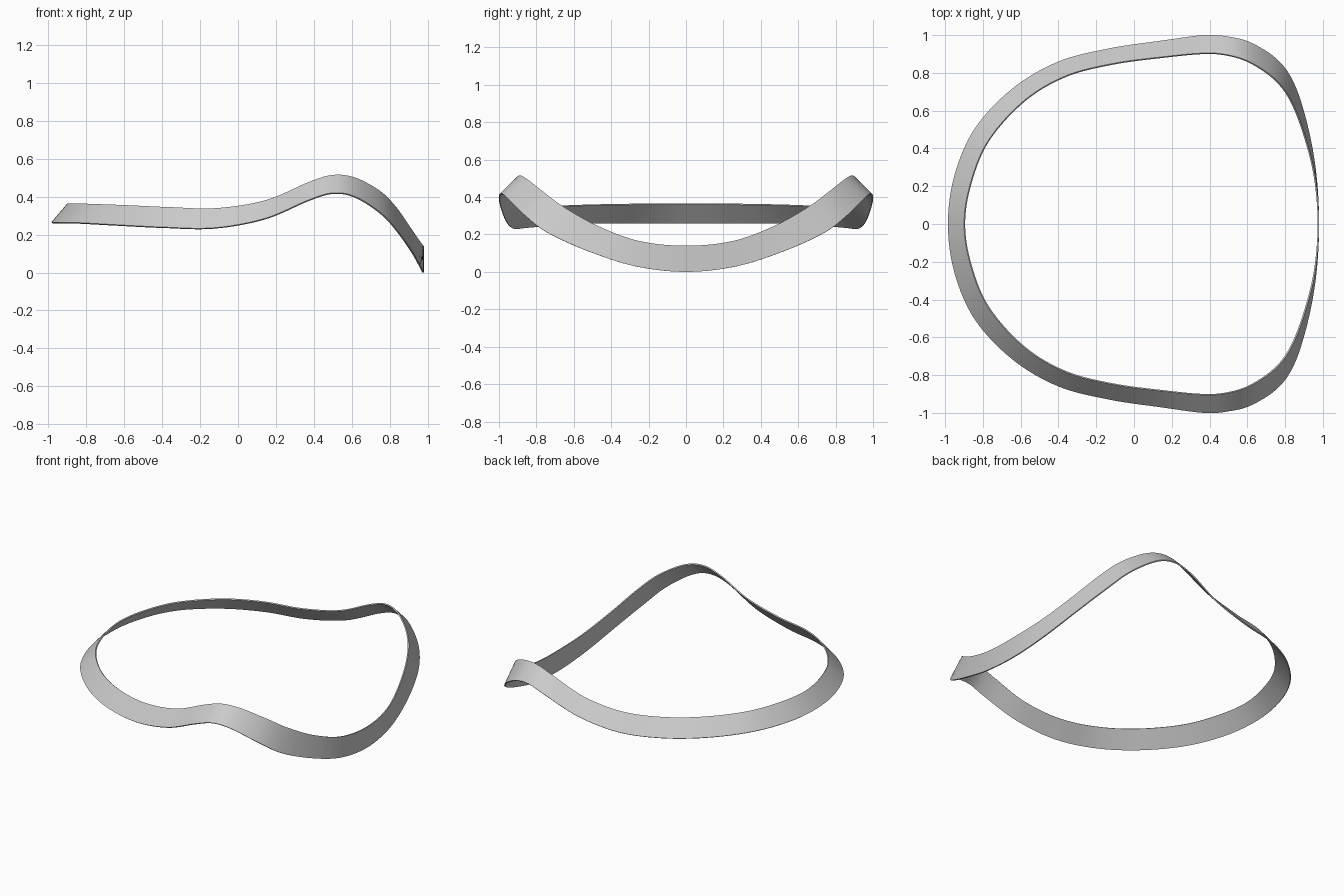
import bpy
import bmesh
from mathutils import Vector

default_cube = bpy.data.objects.get("Cube")
if default_cube:
    bpy.data.objects.remove(default_cube, do_unlink=True)

STEPS = 8
THICKNESS = 0.008

# Half of the band, from the left end round to the right end:
# each row is a point on the outer lower edge and one on the inner upper edge
HALF_BAND = [
    ((-.985, 0, .265), (-.90, 0, .365)),
    ((-.95, .26, .265), (-.865, .22, .365)),
    ((-.84, .51, .263), (-.77, .445, .362)),
    ((-.64, .72, .252), (-.58, .655, .355)),
    ((-.40, .86, .24), (-.36, .785, .345)),
    ((-.13, .93, .236), (-.11, .85, .34)),
    ((.14, .97, .285), (.15, .885, .383)),
    ((.37, 1, .382), (.37, .905, .476)),
    ((.50, .992, .42), (.50, .895, .515)),
    ((.62, .96, .40), (.62, .855, .50)),
    ((.76, .87, .31), (.75, .765, .43)),
    ((.85, .74, .21), (.835, .65, .345)),
    ((.92, .52, .11), (.905, .47, .245)),
    ((.965, .27, .03), (.96, .25, .165)),
    ((.98, 0, 0), (.98, 0, .14)),
]


def make_material(name, color):
    material = bpy.data.materials.new(name)
    material.use_nodes = True
    material.diffuse_color = color
    shader = next(n for n in material.node_tree.nodes if n.type == "BSDF_PRINCIPLED")
    shader.inputs["Base Color"].default_value = color
    return material


def mirrored_loop(points):
    """Close a half outline by mirroring it across the y = 0 plane."""
    half = [Vector(p) for p in points]
    other = [Vector((p.x, -p.y, p.z)) for p in reversed(half[1:-1])]
    return half + other


def smooth_loop(points):
    """Interpolate a closed loop with a Catmull-Rom spline."""
    count = len(points)
    result = []
    for i in range(count):
        before, start, end, after = (points[(i + k) % count] for k in (-1, 0, 1, 2))
        tangent_in = (end - before) / 2
        tangent_out = (after - start) / 2
        for step in range(STEPS):
            t = step / STEPS
            ease = t * t * (3 - 2 * t)
            result.append(start.lerp(end, ease)
                          + tangent_in * (t * (1 - t) ** 2)
                          - tangent_out * (t * t * (1 - t)))
    return result


# Twisting band: faces bridge the two edge loops
outer_edge = smooth_loop(mirrored_loop([row[0] for row in HALF_BAND]))
inner_edge = smooth_loop(mirrored_loop([row[1] for row in HALF_BAND]))

bm = bmesh.new()
lower = [bm.verts.new(p) for p in outer_edge]
upper = [bm.verts.new(p) for p in inner_edge]
total = len(lower)
for i in range(total):
    j = (i + 1) % total
    # Wound so that normals point outward and up
    bm.faces.new((lower[i], upper[i], upper[j], lower[j]))

mesh = bpy.data.meshes.new("band")
bm.to_mesh(mesh)
bm.free()
band = bpy.data.objects.new("band", mesh)
bpy.context.collection.objects.link(band)
mesh.materials.append(make_material("light grey", (.6, .6, .6, 1)))

# Thin sheet thickness, grown inward
solidify = band.modifiers.new("thickness", "SOLIDIFY")
solidify.thickness = THICKNESS
solidify.offset = -1

bpy.ops.object.select_all(action="DESELECT")
band.select_set(True)
bpy.context.view_layer.objects.active = band
bpy.ops.object.modifier_apply(modifier=solidify.name)
bpy.ops.object.shade_smooth_by_angle()
